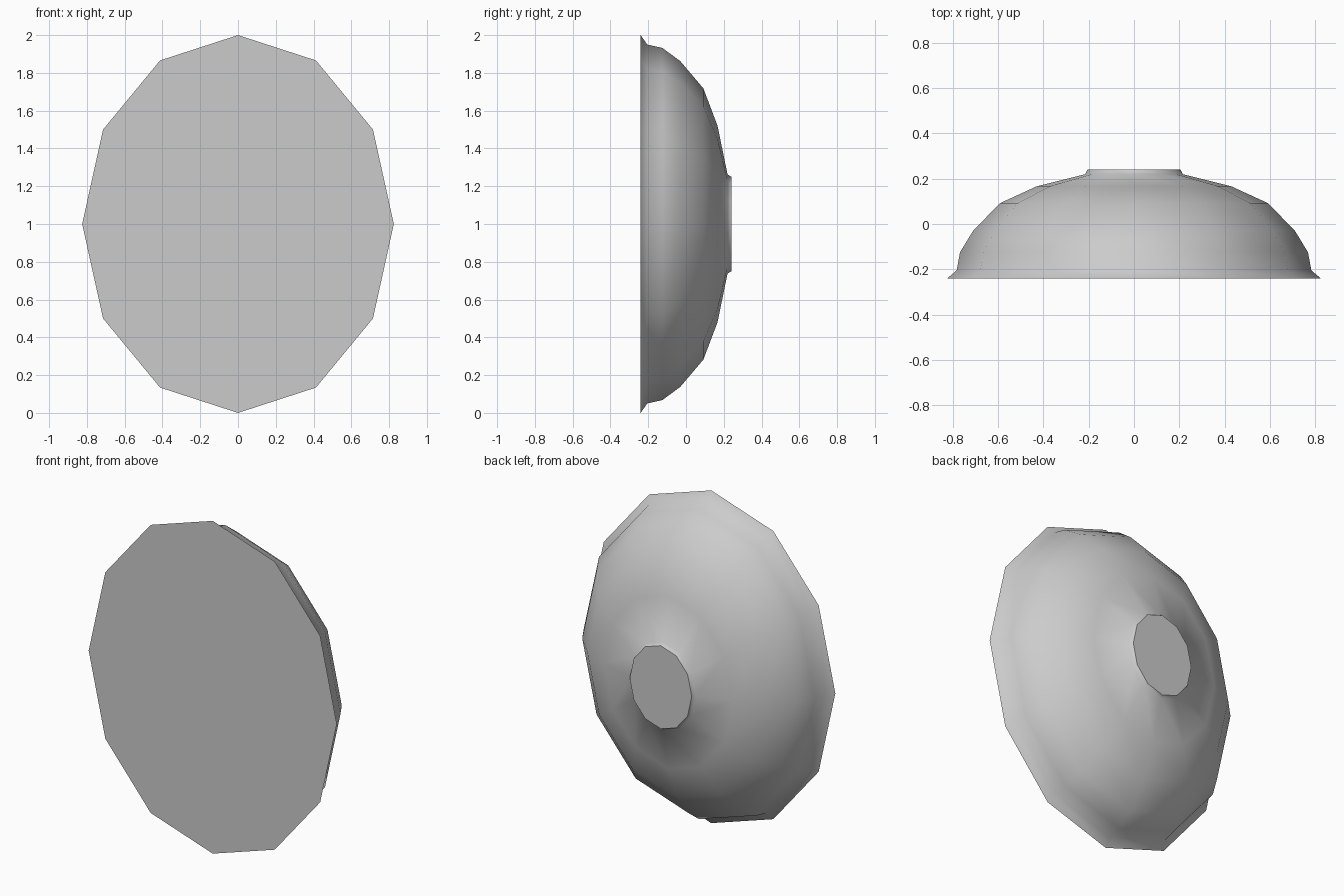
import bpy
import bmesh
from math import sin, cos, radians, tau

cube = bpy.data.objects.get("Cube")
if cube:
    bpy.data.objects.remove(cube, do_unlink=True)

SIDES = 12
WIDTH, HEIGHT = 0.825, 1.0

# One plain grey for the whole part
grey = bpy.data.materials.new("plain_grey")
grey.use_nodes = True
colour = (0.6, 0.6, 0.6, 1)
grey.diffuse_color = colour
bsdf = next(n for n in grey.node_tree.nodes if n.type == "BSDF_PRINCIPLED")
bsdf.inputs["Base Color"].default_value = colour

# Radius and depth, from the flared front rim over the dome to the back boss
profile = [(1.0, -0.24), (0.95, -0.205), (0.932, -0.125), (0.862, -0.03),
           (0.718, 0.092), (0.52, 0.167), (0.262, 0.22), (0.25, 0.24)]

bm = bmesh.new()
rings = []
for radius, y in profile:
    angles = [tau * i / SIDES for i in range(SIDES)]
    rings.append([bm.verts.new((WIDTH * radius * cos(a), y, HEIGHT + HEIGHT * radius * sin(a)))
                  for a in angles])

# Dome walls
for low, high in zip(rings, rings[1:]):
    for i in range(SIDES):
        j = (i + 1) % SIDES
        bm.faces.new((low[i], low[j], high[j], high[i]))

# Flat front face and flat boss face
bm.faces.new(rings[0])
bm.faces.new(rings[-1])
bmesh.ops.recalc_face_normals(bm, faces=bm.faces[:])

mesh = bpy.data.meshes.new("oval_dome")
bm.to_mesh(mesh)
bm.free()
mesh.materials.append(grey)
dome = bpy.data.objects.new("oval_dome", mesh)
bpy.context.collection.objects.link(dome)

# Smooth shading, sharp only at the front rim and the boss edge
bpy.ops.object.select_all(action="DESELECT")
dome.select_set(True)
bpy.context.view_layer.objects.active = dome
bpy.ops.object.shade_smooth_by_angle(angle=radians(60))
for edge in mesh.edges:
    if all(abs(mesh.vertices[v].co.y - 0.22) < 0.001 for v in edge.vertices):
        edge.use_edge_sharp = False
